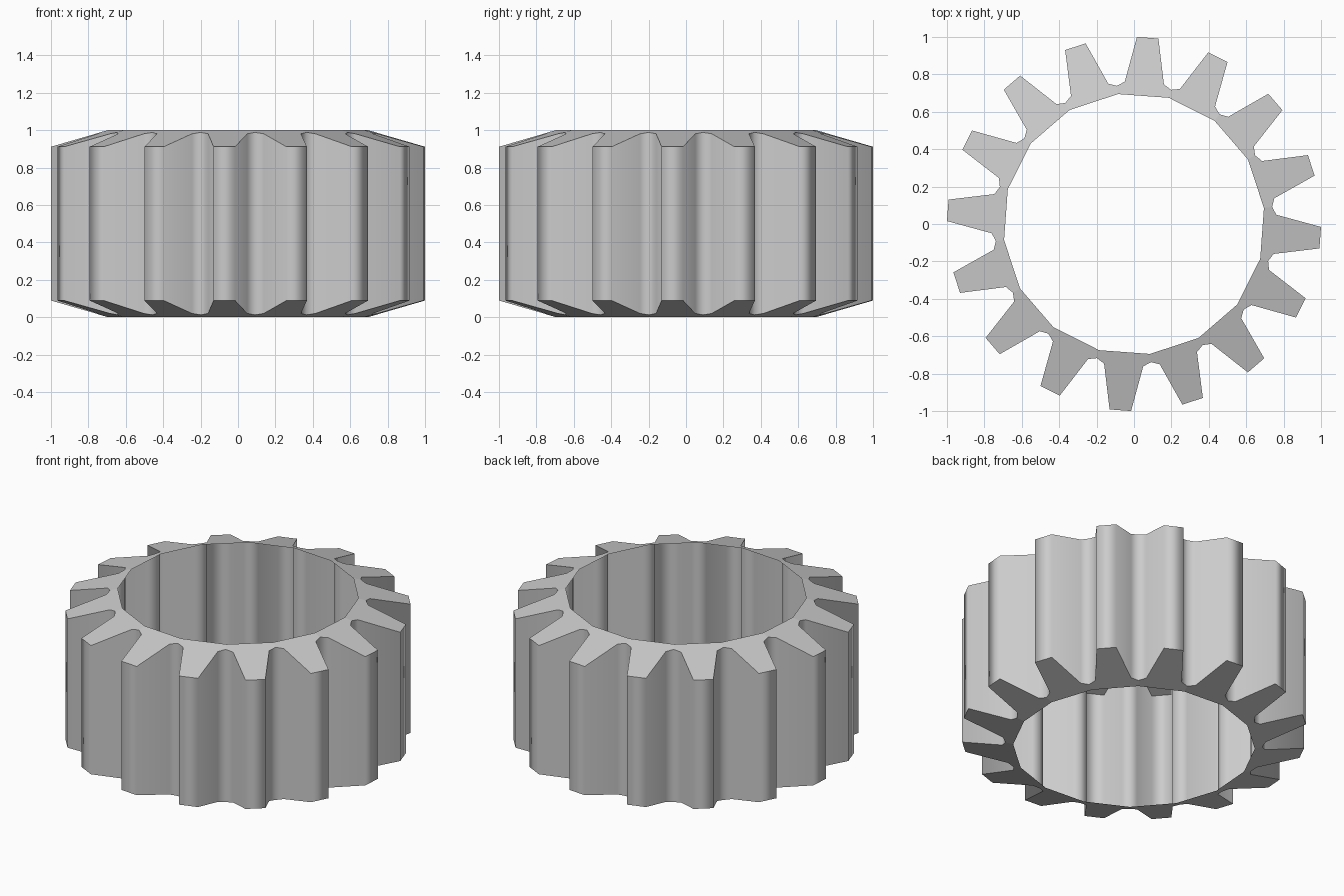
import bpy, bmesh, math

cube = bpy.data.objects.get("Cube")
if cube:
    bpy.data.objects.remove(cube)

TEETH = 16
STEP = math.tau / TEETH
HALF = STEP / 2
START = math.radians(-4.2)      # axis of the first tooth
HOLE, ROOT, FILLET, TIP = 0.70, 0.744, 0.763, 1.0
SLOPE = 0.285                   # fall of the end faces towards the tips
FLAT = HOLE * math.cos(HALF)

# One tooth outline: (radius, angle from the tooth axis)
corner = HALF - math.radians(3.35)
tip = math.radians(3.3)
outline = [(ROOT, -HALF), (FILLET, -corner), (TIP, -tip),
           (TIP, tip), (FILLET, corner), (ROOT, HALF)]

bm = bmesh.new()


def ring_point(radius, angle, axis, top):
    drop = SLOPE * (radius * math.cos(angle) - FLAT)
    z = 1 - drop if top else drop
    a = axis + angle
    return bm.verts.new((radius * math.cos(a), radius * math.sin(a), z))


for i in range(TEETH):
    axis = START + i * STEP
    low = [ring_point(r, a, axis, False) for r, a in outline]
    high = [ring_point(r, a, axis, True) for r, a in outline]
    # Toothed wall
    for j in range(len(outline) - 1):
        bm.faces.new((low[j], low[j + 1], high[j + 1], high[j])).smooth = True
    # Sloping end faces, reaching in to the open hole
    for rim, top in ((high, True), (low, False)):
        inner = [ring_point(HOLE, a, axis, top) for a in (HALF, -HALF)]
        loop = rim + inner
        bm.faces.new(loop if top else loop[::-1])

bmesh.ops.remove_doubles(bm, verts=bm.verts, dist=0.0005)

# Crisp edges where the wall meets the end faces
for e in bm.edges:
    if len(e.link_faces) == 2 and e.link_faces[0].smooth != e.link_faces[1].smooth:
        e.smooth = False

mesh = bpy.data.meshes.new("gear_ring")
bm.to_mesh(mesh)
bm.free()
gear = bpy.data.objects.new("gear_ring", mesh)
bpy.context.collection.objects.link(gear)

# Plain grey metal
grey = bpy.data.materials.new("light_grey")
grey.use_nodes = True
colour = (0.6, 0.6, 0.6, 1)
grey.diffuse_color = colour
grey.node_tree.nodes["Principled BSDF"].inputs["Base Color"].default_value = colour
mesh.materials.append(grey)
